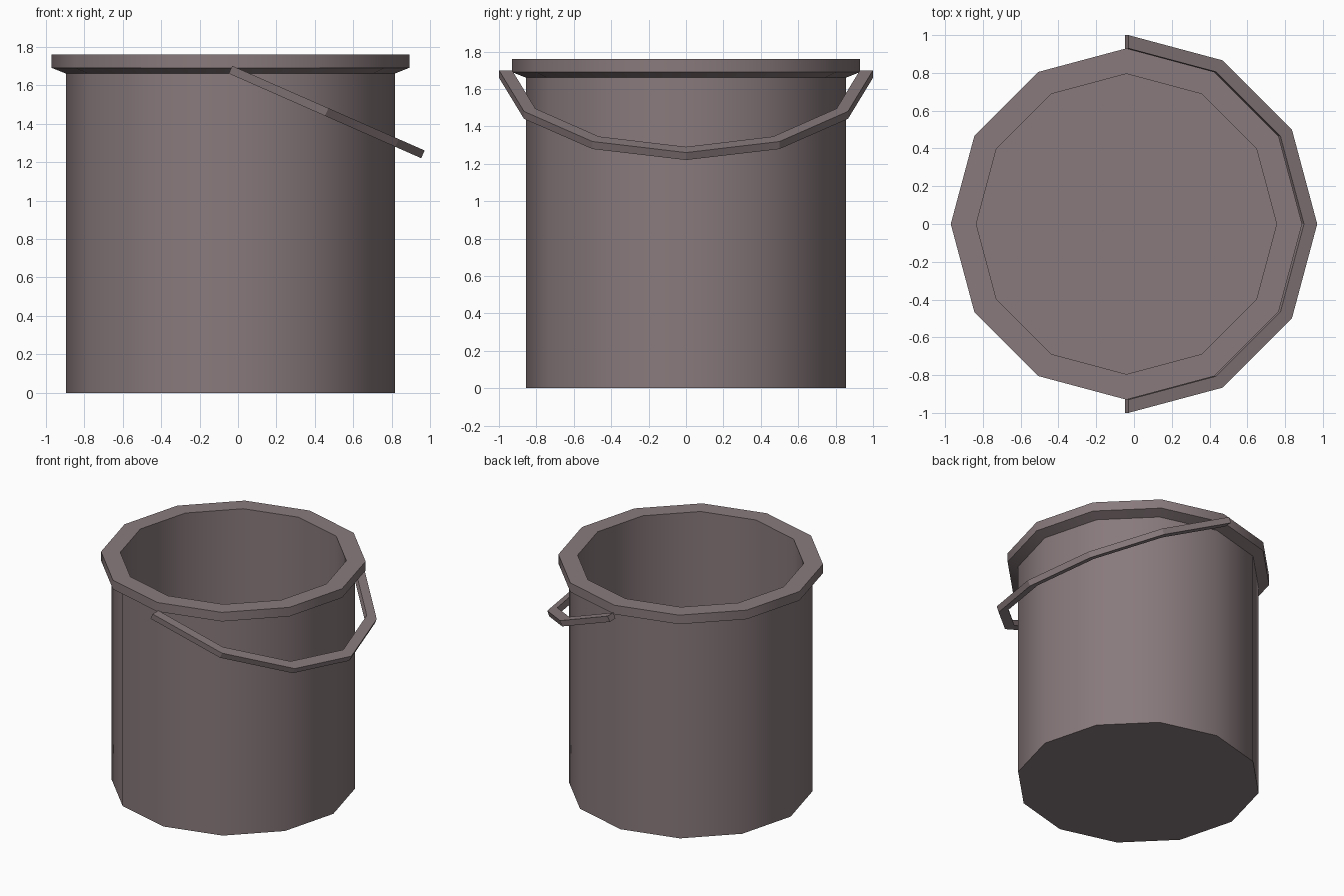
import bpy, bmesh, math

if "Cube" in bpy.data.objects:
    bpy.data.objects.remove(bpy.data.objects["Cube"])

SIDES = 12
CX = -0.04  # bucket axis

metal = bpy.data.materials.new("warm_grey_metal")
metal.diffuse_color = (0.25, 0.195, 0.203, 1.0)
metal.use_nodes = True
metal.node_tree.nodes["Principled BSDF"].inputs["Base Color"].default_value = metal.diffuse_color


def finish(name, bm, smooth):
    bmesh.ops.recalc_face_normals(bm, faces=bm.faces)
    me = bpy.data.meshes.new(name)
    bm.to_mesh(me)
    bm.free()
    me.materials.append(metal)
    ob = bpy.data.objects.new(name, me)
    bpy.context.collection.objects.link(ob)
    if smooth:
        bpy.ops.object.select_all(action='DESELECT')
        ob.select_set(True)
        bpy.context.view_layer.objects.active = ob
        bpy.ops.object.shade_smooth_by_angle(angle=math.radians(35))
    return ob


# Bucket: lathed profile with outer wall, flared rim, inner wall and floor
profile = [(0.855, 0.0), (0.855, 1.66), (0.93, 1.69), (0.93, 1.76),
           (0.795, 1.76), (0.795, 0.05)]
bm = bmesh.new()
rings = []
for r, z in profile:
    rings.append([bm.verts.new((CX + r * math.cos(math.tau * i / SIDES),
                                r * math.sin(math.tau * i / SIDES), z))
                  for i in range(SIDES)])
for a, b in zip(rings, rings[1:]):
    for i in range(SIDES):
        j = (i + 1) % SIDES
        bm.faces.new((a[i], a[j], b[j], b[i]))
bm.faces.new(rings[0][::-1])   # underside
bm.faces.new(rings[-1])        # inside floor
finish("bucket", bm, True)

# Handle: half ring of square section, hanging down towards +x
SLOPE = -0.44
section = [(1.0, 0.0, 0.0), (0.93, 0.0, 0.0),
           (0.93, -0.018, -0.04), (1.0, -0.018, -0.04)]  # radius, dx, dz
bm = bmesh.new()
loops = []
for k in range(7):
    t = math.radians(-90 + 30 * k)
    loops.append([bm.verts.new((-0.03 + r * math.cos(t) + dx,
                                r * math.sin(t),
                                1.70 + SLOPE * r * math.cos(t) + dz))
                  for r, dx, dz in section])
for a, b in zip(loops, loops[1:]):
    for i in range(4):
        j = (i + 1) % 4
        bm.faces.new((a[i], a[j], b[j], b[i]))
bm.faces.new(loops[0])
bm.faces.new(loops[-1])
finish("handle", bm, False)
